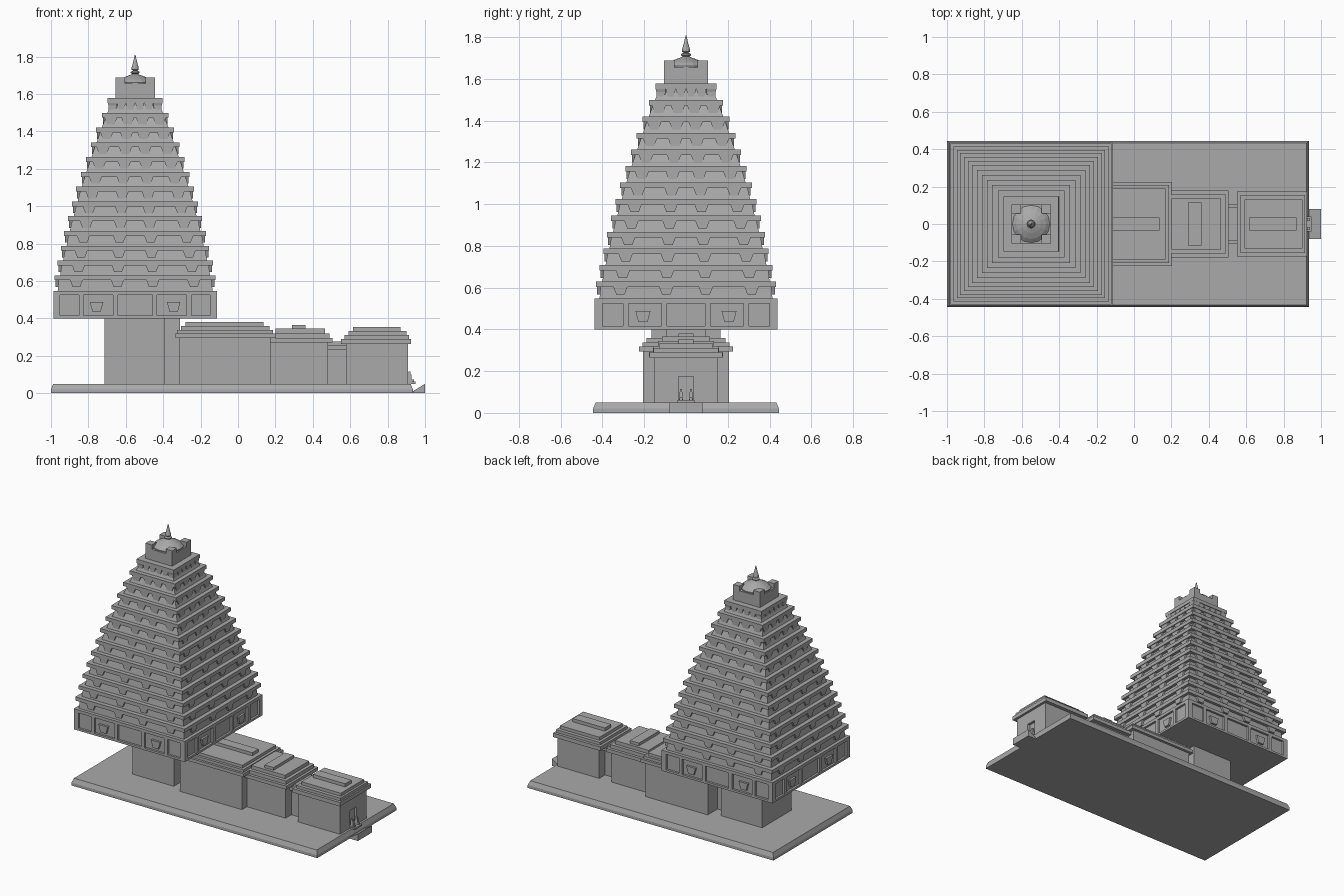
import bpy, bmesh, math
from mathutils import Matrix, Vector

if "Cube" in bpy.data.objects:
    bpy.data.objects.remove(bpy.data.objects["Cube"])

stone = bpy.data.materials.new("grey_stone")
stone.use_nodes = True
GREY = (0.4, 0.4, 0.4, 1)
stone.diffuse_color = GREY
stone.node_tree.nodes["Principled BSDF"].inputs["Base Color"].default_value = GREY

TX = -0.55  # tower axis


def finish(bm, name):
    bmesh.ops.recalc_face_normals(bm, faces=bm.faces)
    me = bpy.data.meshes.new(name)
    bm.to_mesh(me)
    bm.free()
    me.materials.append(stone)
    ob = bpy.data.objects.new(name, me)
    bpy.context.collection.objects.link(ob)
    return ob


def block(bm, x0, x1, y0, y1, z0, z1, dx=0, dy=0):
    """Box whose top is inset by dx, dy."""
    rings = []
    for z, a, b in ((z0, 0, 0), (z1, dx, dy)):
        rings.append([bm.verts.new(p) for p in (
            (x0 + a, y0 + b, z), (x1 - a, y0 + b, z), (x1 - a, y1 - b, z), (x0 + a, y1 - b, z))])
    lo, hi = rings
    bm.faces.new(lo[::-1])
    bm.faces.new(hi)
    for i in range(4):
        j = (i + 1) % 4
        bm.faces.new((lo[i], lo[j], hi[j], hi[i]))


def square(bm, half, z0, z1, top=None):
    d = half - (half if top is None else top)
    block(bm, TX - half, TX + half, -half, half, z0, z1, d, d)


def on_four_sides(bm, build):
    """Build on the front of the tower, then repeat around its axis."""
    for k in range(4):
        before = set(bm.verts)
        build()
        new = [v for v in bm.verts if v not in before]
        bmesh.ops.rotate(bm, verts=new, cent=Vector((TX, 0, 0)),
                         matrix=Matrix.Rotation(k * math.pi / 2, 3, 'Z'))


def bracket(bm, u, out, back, z0, z1, w):
    """Bracket wide at the top, narrow at the bottom."""
    block(bm, TX + u - w * 0.6, TX + u + w * 0.6, -out + 0.005, -back, z0, z1, -w * 0.4, 0)


def lathe(name, cx, profile, sides):
    bm = bmesh.new()
    rings = [[bm.verts.new((cx + r * math.cos(2 * math.pi * i / sides),
                            r * math.sin(2 * math.pi * i / sides), z)) for i in range(sides)]
             for r, z in profile]
    for a, b in zip(rings, rings[1:]):
        for i in range(sides):
            j = (i + 1) % sides
            bm.faces.new((a[i], a[j], b[j], b[i]))
    bm.faces.new(rings[0][::-1])
    bm.faces.new(rings[-1])
    return finish(bm, name)


# Platform and front step
bm = bmesh.new()
block(bm, -1, 0.935, -0.445, 0.445, 0, 0.02)
block(bm, -1, 0.935, -0.445, 0.445, 0.02, 0.05, 0.012, 0.012)
finish(bm, "platform")
bm = bmesh.new()
ends = [[bm.verts.new((x, y, z)) for x, z in ((0.925, 0), (1, 0), (1, 0.05), (0.935, 0.01))]
        for y in (-0.08, 0.08)]
bm.faces.new(ends[0])
bm.faces.new(ends[1][::-1])
for i in range(4):
    bm.faces.new((ends[0][i], ends[0][i - 1], ends[1][i - 1], ends[1][i]))
finish(bm, "entrance_ramp")

# Shaft under the tower and passage to the hall
bm = bmesh.new()
block(bm, -0.715, -0.39, -0.165, 0.165, 0.05, 0.41)
finish(bm, "tower_shaft")
bm = bmesh.new()
block(bm, -0.39, -0.31, -0.095, 0.095, 0.05, 0.41)
finish(bm, "passage")

# Panelled lowest storey of the tower
bm = bmesh.new()
square(bm, 0.422, 0.40, 0.545)
square(bm, 0.437, 0.40, 0.415)
square(bm, 0.437, 0.525, 0.547)


def storey_side():
    for s in (-1, 1):
        for u, w in ((0.105, 0.013), (0.288, 0.013), (0.419, 0.018)):
            block(bm, TX + s * u - w, TX + s * u + w, -0.437, -0.42, 0.41, 0.53)
        bracket(bm, s * 0.206, 0.442, 0.415, 0.435, 0.487, 0.036)


on_four_sides(bm, storey_side)
finish(bm, "tower_base_storey")

# Stepped tiers: sloping wall, brackets and a flat cornice
halves = (0.437, 0.430, 0.415, 0.396, 0.379, 0.358, 0.337, 0.315, 0.290, 0.263, 0.236, 0.208, 0.178, 0.147)
STEP = 0.079
walls, brackets, cornices = bmesh.new(), bmesh.new(), bmesh.new()
for i in range(1, len(halves)):
    below, h = halves[i - 1], halves[i]
    top = 0.63 + STEP * (i - 1)
    z0 = top - (0.083 if i == 1 else STEP)
    square(walls, max(h - 0.016, below - 0.03), z0, top - 0.02, h - 0.022)
    square(cornices, h, top - 0.026, top)
    spots = (0.17, 0.5, 0.83) if i == len(halves) - 1 else (0.22, 0.73)

    def tier_side():
        for f in spots:
            for s in (-1, 1):
                w = 0.024 if i == len(halves) - 1 else 0.034
                bracket(brackets, s * f * h, h, h - 0.05, top - 0.062, top - 0.026, w)

    on_four_sides(brackets, tier_side)
finish(walls, "tier_walls")
finish(brackets, "tier_brackets")
finish(cornices, "tier_cornices")

# Crown with corner blocks, dome and finial
bm = bmesh.new()
square(bm, 0.105, 1.575, 1.655)
for sx in (-1, 1):
    for sy in (-1, 1):
        cx, cy = TX + sx * 0.08, sy * 0.08
        block(bm, cx - 0.025, cx + 0.025, cy - 0.025, cy + 0.025, 1.65, 1.687)
finish(bm, "crown")
lathe("crown_dome", TX, ((0.1, 1.655), (0.1, 1.662), (0.08, 1.678), (0.05, 1.693), (0.02, 1.704),
                         (0.012, 1.712)), 16)
lathe("finial", TX, ((0.012, 1.705), (0.024, 1.712), (0.024, 1.718), (0.012, 1.724), (0.019, 1.73),
                     (0.019, 1.74), (0.012, 1.765), (0.007, 1.785), (0.002, 1.808)), 12)


# Halls: plain body, stepped eaves, ridge block
def hall(name, body, layers, ridge):
    bm = bmesh.new()
    block(bm, *body)
    finish(bm, name + "_walls")
    bm = bmesh.new()
    for x0, x1, y, z0, z1 in layers:
        block(bm, x0, x1, -y, y, z0, z1)
    finish(bm, name + "_roof")
    bm = bmesh.new()
    x0, x1, y, z0, z1 = ridge
    block(bm, x0, x1, -y, y, z0, z1)
    finish(bm, name + "_ridge")


hall("great_hall", (-0.315, 0.175, -0.205, 0.205, 0.05, 0.30),
     ((-0.335, 0.20, 0.224, 0.295, 0.318), (-0.325, 0.187, 0.208, 0.318, 0.338),
      (-0.305, 0.168, 0.19, 0.338, 0.358)), (-0.28, 0.137, 0.035, 0.358, 0.38))
hall("middle_hall", (0.17, 0.48, -0.15, 0.15, 0.05, 0.28),
     ((0.17, 0.505, 0.178, 0.27, 0.295), (0.17, 0.488, 0.158, 0.295, 0.32),
      (0.2, 0.465, 0.135, 0.32, 0.345)), (0.29, 0.36, 0.115, 0.345, 0.365))
hall("entrance_hall", (0.578, 0.89, -0.15, 0.15, 0.05, 0.27),
     ((0.552, 0.925, 0.175, 0.262, 0.29), (0.57, 0.915, 0.155, 0.29, 0.31),
      (0.59, 0.9, 0.13, 0.31, 0.332)), (0.615, 0.868, 0.035, 0.332, 0.355))
bm = bmesh.new()
block(bm, 0.475, 0.585, -0.085, 0.085, 0.05, 0.24)
block(bm, 0.475, 0.585, -0.105, 0.105, 0.232, 0.255)
block(bm, 0.475, 0.585, -0.09, 0.09, 0.255, 0.275)
finish(bm, "link_between_halls")

# Entrance face with door opening, threshold and two guardian statues
bm = bmesh.new()
for s in (-1, 1):
    y0, y1 = sorted((s * 0.036, s * 0.15))
    block(bm, 0.885, 0.908, y0, y1, 0.05, 0.27)
block(bm, 0.885, 0.908, -0.036, 0.036, 0.175, 0.27)
finish(bm, "entrance_front")
bm = bmesh.new()
block(bm, 0.89, 0.95, -0.04, 0.04, 0.05, 0.062)
finish(bm, "threshold")
bm = bmesh.new()
for s in (-1, 1):
    y = s * 0.024
    block(bm, 0.905, 0.93, y - 0.009, y + 0.009, 0.06, 0.1, 0.003, 0.003)
    block(bm, 0.908, 0.924, y - 0.006, y + 0.006, 0.098, 0.115, 0.003, 0.002)
    block(bm, 0.925, 0.94, y - 0.007, y + 0.007, 0.06, 0.074)
finish(bm, "guardian_statues")
